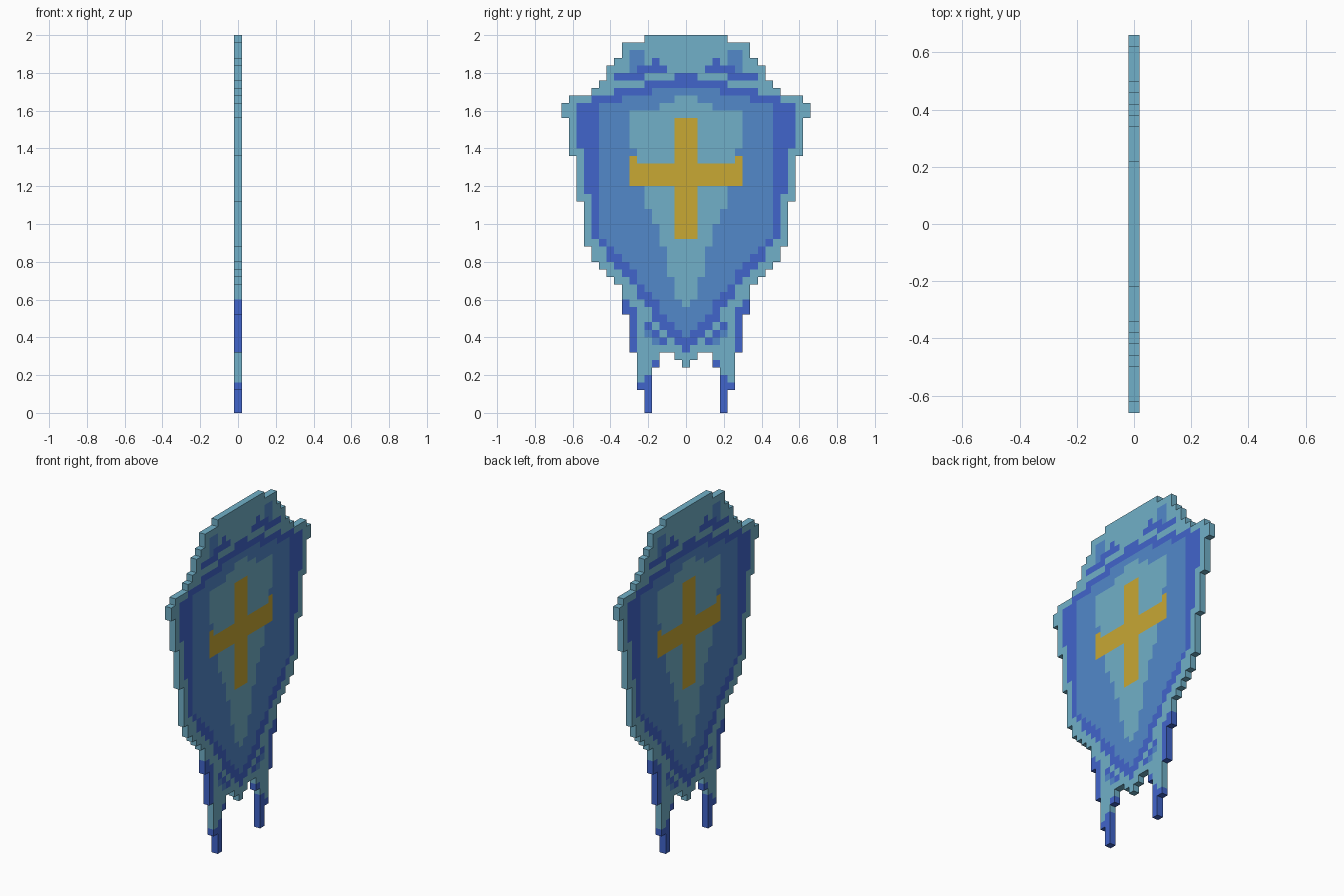
import bpy, bmesh

if "Cube" in bpy.data.objects:
    bpy.data.objects.remove(bpy.data.objects["Cube"])

C = 0.04          # size of one square block
H = 0.02          # half thickness


def material(name, rgb):
    m = bpy.data.materials.new(name)
    m.diffuse_color = (*rgb, 1)
    m.use_nodes = True
    m.node_tree.nodes["Principled BSDF"].inputs["Base Color"].default_value = m.diffuse_color
    return m


LIGHT = material("pale cyan", (0.165, 0.434, 0.578))
MID = material("mid blue", (0.084, 0.246, 0.591))
DARK = material("deep blue", (0.053, 0.130, 0.597))
GOLD = material("gold", (0.578, 0.392, 0.034))

grid = {}         # (column >= 0, row) -> part name, mirrored when built
parts = {}        # part name -> material


def fill(part, mat, y0, y1, z0, z1):
    """Give the blocks between |y| y0..y1 and height z0..z1 to a part."""
    parts[part] = mat
    c0 = 0 if y0 <= 0 else round((y0 + 0.02) / C)
    c1 = round((y1 + 0.02) / C)
    for r in range(round(z0 / C), round(z1 / C)):
        for c in range(c0, c1):
            grid[c, r] = part


def stepped(part, mat, steps, bottom):
    """Stepped symmetric silhouette from (top height, half width) pairs."""
    ends = [s[0] for s in steps[1:]] + [bottom]
    for (top, half), end in zip(steps, ends):
        fill(part, mat, 0, half, end, top)


# Outer frame, down to the body's lower edge
stepped("frame", LIGHT, [
    (2, .22), (1.96, .34), (1.88, .38), (1.84, .42), (1.76, .46), (1.72, .5),
    (1.68, .62), (1.64, .66), (1.56, .62), (1.36, .58), (1.12, .54), (.88, .5),
    (.8, .46), (.76, .42), (.72, .38), (.68, .34), (.52, .3)], .32)
# Bottom tip and hanging legs
fill("frame", LIGHT, 0, .06, .28, .32)
fill("frame", LIGHT, 0, .02, .24, .28)
fill("frame", LIGHT, .14, .26, .24, .32)
fill("frame", LIGHT, .18, .26, .12, .24)
for y0, y1, z0, z1 in [(.18, .22, 0, .2), (.22, .26, .12, .16),
                       (.14, .18, .24, .28), (.26, .3, .32, .56),
                       (.3, .34, .52, .6)]:
    fill("leg_trim", DARK, y0, y1, z0, z1)

# Dark band inside the frame
stepped("dark_band", DARK, [
    (1.8, .06), (1.76, .22), (1.72, .38), (1.68, .5), (1.64, .58), (1.4, .54),
    (1.16, .5), (.92, .46), (.88, .42), (.8, .38), (.76, .34), (.72, .3),
    (.68, .26), (.6, .22), (.56, .18), (.48, .14), (.44, .1), (.4, .06),
    (.36, .02)], .32)
# Blue field
stepped("blue_field", MID, [
    (1.72, .18), (1.68, .34), (1.64, .46), (.92, .42), (.88, .38), (.84, .34),
    (.8, .3), (.76, .26), (.68, .22), (.64, .18), (.6, .14), (.52, .1),
    (.48, .06), (.44, .02)], .4)
# Pale centre panel
stepped("centre_panel", LIGHT, [
    (1.68, .06), (1.64, .14), (1.6, .3), (1.4, .26), (1.2, .22), (1.08, .18),
    (1.0, .14), (.88, .1), (.72, .06), (.6, .02)], .56)
# Gold cross
fill("cross", GOLD, 0, .06, .92, 1.56)
fill("cross", GOLD, 0, .3, 1.2, 1.32)
fill("cross", GOLD, .26, .3, 1.32, 1.36)

# Small marks on the crest and near the lower point
for y0, y1, z0, z1 in [(.22, .3, 1.8, 1.92), (.18, .22, .4, .44),
                       (.14, .18, .36, .4)]:
    fill("blue_marks", MID, y0, y1, z0, z1)
for y0, y1, z0, z1 in [(.1, .26, 1.8, 1.84), (.14, .18, 1.84, 1.88),
                       (.22, .38, 1.76, 1.8), (.18, .22, .44, .48),
                       (.14, .18, .4, .44), (.1, .14, .36, .4)]:
    fill("dark_marks", DARK, y0, y1, z0, z1)

# Build each part as a mirrored slab of blocks with only outer faces
for part, mat in parts.items():
    bm = bmesh.new()
    for (c, r), owner in grid.items():
        if owner != part:
            continue
        for s in ((1, -1) if c else (1,)):
            a, b = s * c * C - C / 2, s * c * C + C / 2
            lo, hi = r * C, (r + 1) * C
            quads = [[(H, a, lo), (H, b, lo), (H, b, hi), (H, a, hi)],
                     [(-H, a, lo), (-H, a, hi), (-H, b, hi), (-H, b, lo)]]
            for z, dr in ((lo, -1), (hi, 1)):
                if (c, r + dr) not in grid:
                    q = [(-H, a, z), (-H, b, z), (H, b, z), (H, a, z)]
                    quads.append(q if dr < 0 else q[::-1])
            for y, dc in ((a, -1), (b, 1)):
                if (abs(s * c + dc), r) not in grid:
                    q = [(-H, y, lo), (H, y, lo), (H, y, hi), (-H, y, hi)]
                    quads.append(q if dc < 0 else q[::-1])
            for q in quads:
                bm.faces.new([bm.verts.new(v) for v in q])
    bmesh.ops.remove_doubles(bm, verts=bm.verts, dist=1e-4)
    mesh = bpy.data.meshes.new(part)
    bm.to_mesh(mesh)
    bm.free()
    mesh.materials.append(mat)
    bpy.context.collection.objects.link(bpy.data.objects.new(part, mesh))
